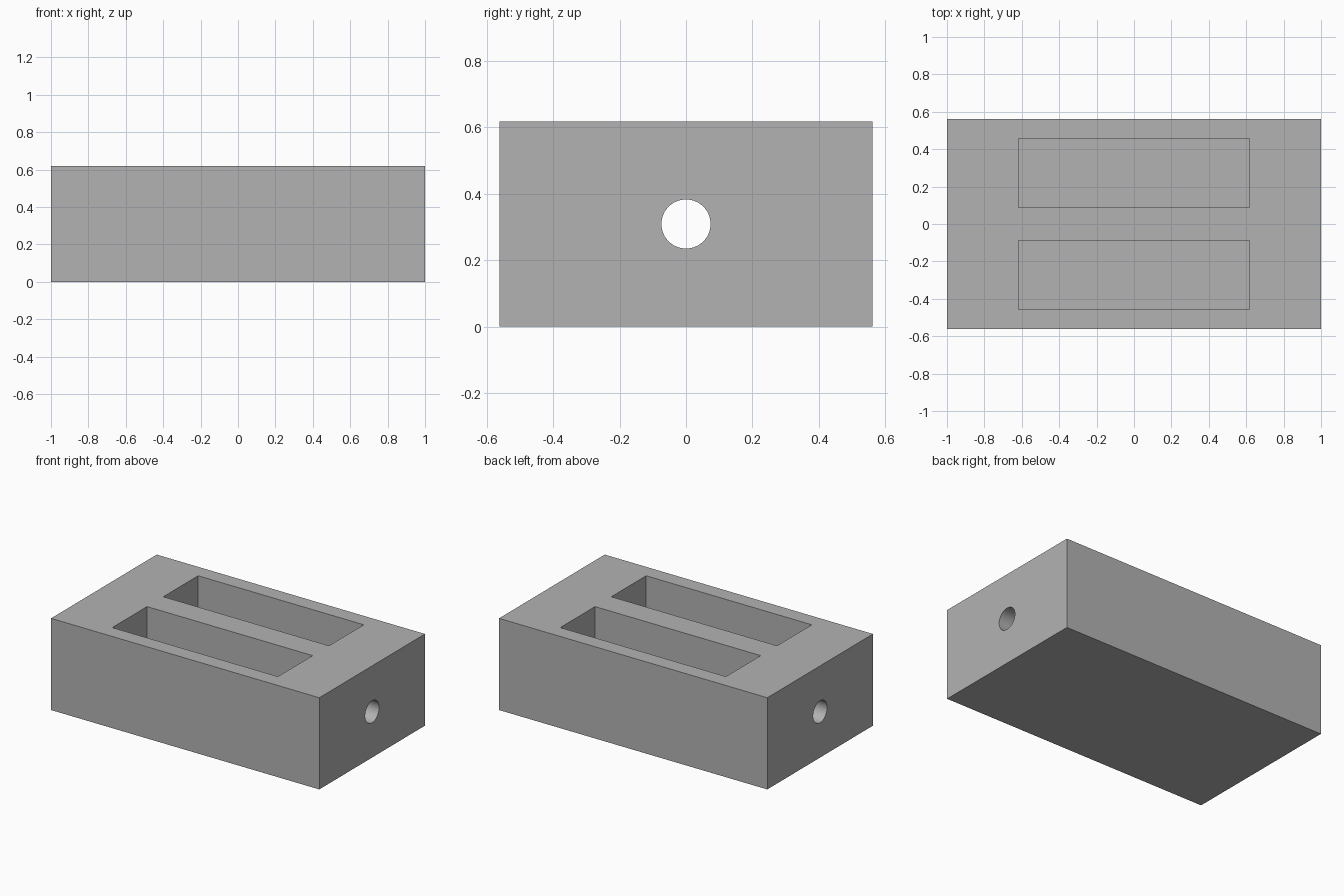
import bpy
from math import pi

default_cube = bpy.data.objects.get("Cube")
if default_cube:
    bpy.data.objects.remove(default_cube, do_unlink=True)

LENGTH, DEPTH, HEIGHT = 2.0, 1.125, 0.618
SLOT_LENGTH, SLOT_WIDTH, SLOT_Y, SLOT_FLOOR = 1.235, 0.37, 0.272, 0.124
HOLE_RADIUS = 0.074

grey = bpy.data.materials.new("plain grey")
grey.use_nodes = True
grey.diffuse_color = (0.45, 0.45, 0.45, 1)
grey.node_tree.nodes["Principled BSDF"].inputs["Base Color"].default_value = grey.diffuse_color


def box(name, size, location):
    bpy.ops.mesh.primitive_cube_add(size=1, location=location)
    obj = bpy.context.object
    obj.name = name
    obj.scale = size
    bpy.ops.object.transform_apply(location=False, rotation=False, scale=True)
    obj.data.materials.append(grey)
    return obj


def cut(target, cutter):
    cutter.hide_render = True
    mod = target.modifiers.new("cut " + cutter.name, "BOOLEAN")
    mod.operation = "DIFFERENCE"
    mod.solver = "EXACT"
    mod.object = cutter
    bpy.context.view_layer.objects.active = target
    bpy.ops.object.modifier_apply(modifier=mod.name)
    bpy.data.objects.remove(cutter, do_unlink=True)


# Solid block
block = box("slotted_block", (LENGTH, DEPTH, HEIGHT), (0, 0, HEIGHT / 2))

# Two blind slots, open at the top
for side in (-1, 1):
    slot_height = HEIGHT - SLOT_FLOOR + 0.1
    cut(block, box("slot_cutter", (SLOT_LENGTH, SLOT_WIDTH, slot_height),
                   (0, side * SLOT_Y, SLOT_FLOOR + slot_height / 2)))

# Lengthwise hole through the middle rib
bpy.ops.mesh.primitive_cylinder_add(vertices=64, radius=HOLE_RADIUS, depth=LENGTH + 0.2,
                                    location=(0, 0, HEIGHT / 2), rotation=(0, pi / 2, 0))
hole = bpy.context.object
hole.name = "hole_cutter"
hole.data.materials.append(grey)
cut(block, hole)

# Smooth bore, crisp block edges
bpy.ops.object.select_all(action="DESELECT")
block.select_set(True)
bpy.context.view_layer.objects.active = block
bpy.ops.object.shade_smooth_by_angle(angle=pi / 6)
